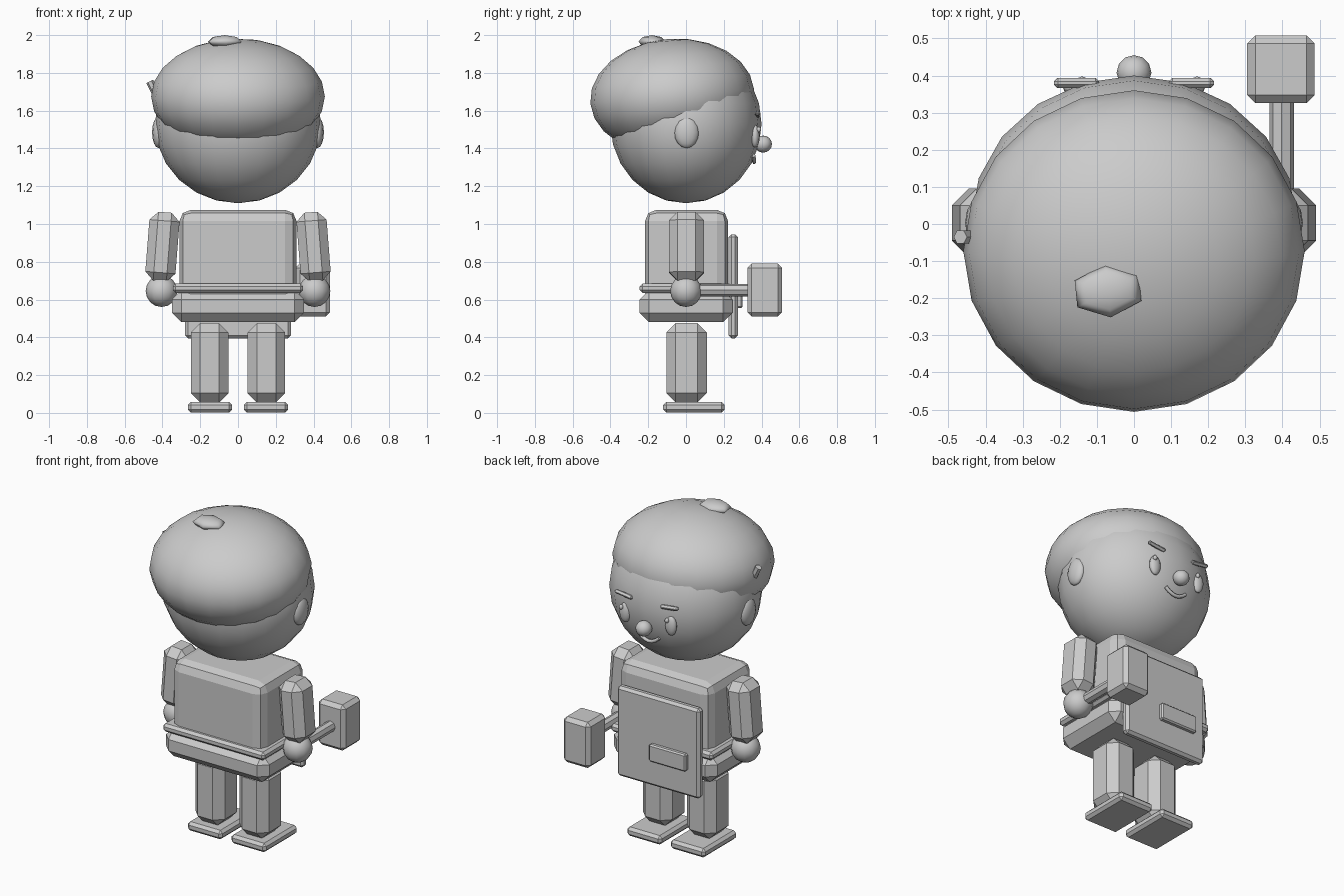
import bpy, math
from mathutils import Vector

if "Cube" in bpy.data.objects:
    bpy.data.objects.remove(bpy.data.objects["Cube"])

grey = bpy.data.materials.new("plain grey")
grey.diffuse_color = (0.6, 0.6, 0.6, 1)
grey.use_nodes = True
grey.node_tree.nodes["Principled BSDF"].inputs["Base Color"].default_value = grey.diffuse_color


def finish(ob, name, smooth=False):
    ob.name = name
    ob.data.materials.append(grey)
    if smooth:
        bpy.ops.object.shade_smooth()
    return ob


def box(name, loc, size, bevel, segments=1, rot=(0, 0, 0)):
    bpy.ops.mesh.primitive_cube_add(size=1, location=loc, rotation=rot)
    ob = bpy.context.object
    ob.scale = size
    bpy.ops.object.transform_apply(location=False, rotation=False, scale=True)
    mod = ob.modifiers.new("bevel", 'BEVEL')
    mod.width, mod.segments = bevel, segments
    return finish(ob, name)


def ball(name, loc, radii, seg=20, rings=12, rot=(0, 0, 0), smooth=True):
    bpy.ops.mesh.primitive_uv_sphere_add(segments=seg, ring_count=rings, radius=1,
                                         location=loc, rotation=rot)
    ob = bpy.context.object
    ob.scale = radii
    return finish(ob, name, smooth)


def rod(name, a, b, radius, sides=8):
    a, b = Vector(a), Vector(b)
    rot = (b - a).to_track_quat('Z', 'Y').to_euler()
    bpy.ops.mesh.primitive_cylinder_add(vertices=sides, radius=radius, depth=(b - a).length,
                                        location=(a + b) / 2, rotation=rot)
    return finish(bpy.context.object, name)


# Head and hair
ball("head", (0, 0, 1.53), (0.44, 0.40, 0.42))
ball("hair", (0, -0.073, 1.675), (0.46, 0.435, 0.305), rot=(math.radians(5), 0, 0))
ball("hair_tuft", (-0.07, -0.18, 1.965), (0.1, 0.072, 0.035), 6, 4, rot=(0, 0, 0.1))
rod("hair_clip", (-0.435, -0.035, 1.69), (-0.468, -0.035, 1.755), 0.02, 6)
ball("nose", (0, 0.408, 1.423), (0.047, 0.047, 0.045), 12, 8)

# Smiling mouth
curve = bpy.data.curves.new("mouth", 'CURVE')
curve.dimensions = '3D'
curve.bevel_depth, curve.bevel_resolution, curve.use_fill_caps = 0.011, 1, True
spline = curve.splines.new('POLY')
spline.points.add(6)
for i, p in enumerate(spline.points):
    t = (i - 3) / 3
    p.co = (0.07 * t, 0.361 - 0.004 * t * t, 1.328 + 0.035 * t * t, 1)
mouth = bpy.data.objects.new("mouth", curve)
bpy.context.collection.objects.link(mouth)
curve.materials.append(grey)

# Body
box("torso", (0, 0.003, 0.825), (0.62, 0.44, 0.5), 0.06, 2)
box("belt", (0, 0, 0.66), (0.69, 0.49, 0.05), 0.015)
box("tunic_skirt", (0, 0, 0.565), (0.7, 0.49, 0.17), 0.05)
box("apron", (0, 0.25, 0.67), (0.56, 0.05, 0.55), 0.015)
box("apron_pocket", (-0.08, 0.28, 0.607), (0.25, 0.04, 0.105), 0.008)

# Paired parts
for s, side in ((-1, "left"), (1, "right")):
    ball(side + "_ear", (0.42 * s, 0.003, 1.485), (0.035, 0.065, 0.083), 12, 8)
    ball(side + "_eye", (0.155 * s, 0.366, 1.465), (0.036, 0.024, 0.06), 12, 8)
    ball(side + "_eye_glint", (0.155 * s + 0.015, 0.385, 1.5), (0.013, 0.013, 0.015), 8, 6)
    box(side + "_eyebrow", (0.155 * s, 0.38, 1.58), (0.122, 0.028, 0.024), 0.01,
        rot=(0, math.radians(-7 * s), 0))
    box(side + "_arm", (0.4 * s, 0.003, 0.88), (0.16, 0.185, 0.365), 0.045,
        rot=(0, math.radians(-4.5 * s), 0))
    ball(side + "_hand", (0.405 * s, 0, 0.645), (0.084, 0.084, 0.084), 12, 8)
    box(side + "_leg", (0.15 * s, 0.003, 0.265), (0.2, 0.215, 0.42), 0.05)
    box(side + "_foot", (0.148 * s, 0.042, 0.03), (0.235, 0.325, 0.055), 0.016)

# Mallet held in the right hand
rod("mallet_handle", (0.398, -0.02, 0.65), (0.398, 0.36, 0.65), 0.033, 8)
box("mallet_head", (0.396, 0.417, 0.65), (0.182, 0.182, 0.28), 0.022)
